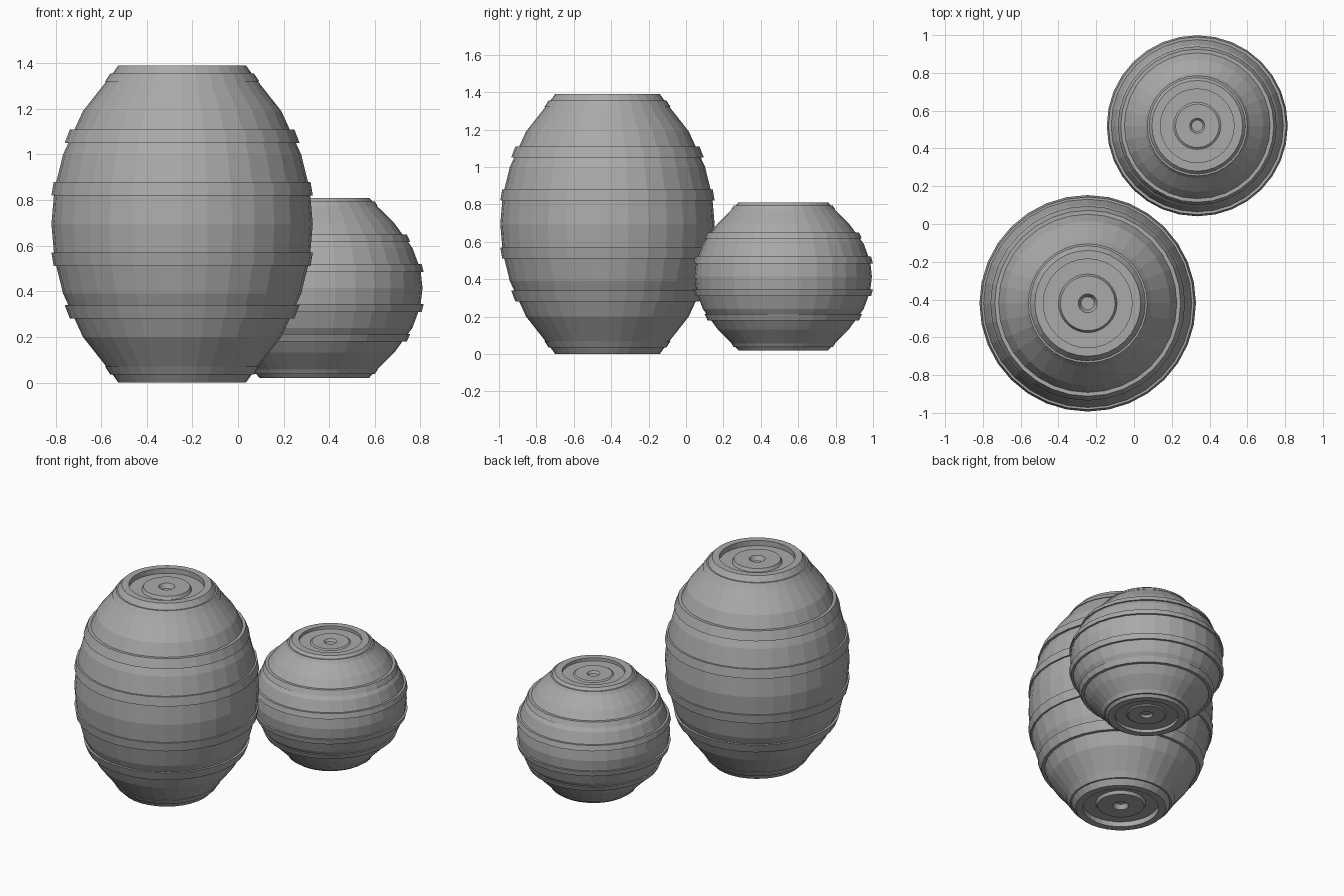
import bpy
import bmesh
from math import cos, sin, tau

cube = bpy.data.objects.get("Cube")
if cube:
    bpy.data.objects.remove(cube)

grey = bpy.data.materials.new("plain grey")
grey.use_nodes = True
colour = (0.4, 0.4, 0.4, 1)
grey.diffuse_color = colour
grey.node_tree.nodes["Principled BSDF"].inputs["Base Color"].default_value = colour

SIDES = 32


def lathe(name, profile, place, closed=False):
    """Spin (radius, z) points round the vertical axis; radius 0 makes a pole."""
    bm = bmesh.new()
    rings = []
    for r, z in profile:
        if r == 0:
            rings.append([bm.verts.new((0, 0, z))] * SIDES)
        else:
            rings.append([bm.verts.new((r * cos(tau * i / SIDES), r * sin(tau * i / SIDES), z))
                          for i in range(SIDES)])
    pairs = list(zip(rings, rings[1:]))
    if closed:
        pairs.append((rings[-1], rings[0]))
    for a, b in pairs:
        for i in range(SIDES):
            j = (i + 1) % SIDES
            bm.faces.new(dict.fromkeys((a[i], a[j], b[j], b[i])))
    bmesh.ops.recalc_face_normals(bm, faces=bm.faces)
    mesh = bpy.data.meshes.new(name)
    bm.to_mesh(mesh)
    bm.free()
    mesh.materials.append(grey)
    obj = bpy.data.objects.new(name, mesh)
    obj.location = place
    bpy.context.collection.objects.link(obj)


def barrel(name, place, lid, side, hoops):
    """Mirror the upper half profile downwards, then add paired hoops."""
    half = lid + side
    lower = [(r, -z) for r, z in reversed(half[:-1])]
    lathe(name + "_body", half + lower, place)
    for n, (z0, z1, r0, r1) in enumerate(hoops):
        ring = [(r0 - 0.04, z0), (r0, z0), (r1, z1), (r1 - 0.04, z1)]
        lathe(f"{name}_upper_hoop_{n + 1}", ring, place, True)
        lathe(f"{name}_lower_hoop_{n + 1}", [(r, -z) for r, z in ring], place, True)


# Tall barrel: recessed lid with raised disc and bung hole, then the staves
barrel("tall_barrel", (-0.245, -0.42, 0.695),
       [(0, 0.65), (0.035, 0.65), (0.05, 0.68), (0.145, 0.68),
        (0.155, 0.66), (0.235, 0.66), (0.235, 0.695)],
       [(0.28, 0.695), (0.305, 0.66), (0.435, 0.495), (0.522, 0.305),
        (0.56, 0.15), (0.573, 0)],
       [(0.125, 0.185, 0.573, 0.563), (0.355, 0.415, 0.515, 0.492),
        (0.625, 0.66, 0.338, 0.315)])

# Round keg: same build, shorter and shallower
barrel("round_keg", (0.335, 0.52, 0.415),
       [(0, 0.365), (0.03, 0.365), (0.04, 0.38), (0.115, 0.382),
        (0.125, 0.375), (0.195, 0.375), (0.195, 0.395)],
       [(0.24, 0.395), (0.255, 0.378), (0.35, 0.284), (0.43, 0.175),
        (0.465, 0.08), (0.474, 0)],
       [(0.07, 0.105, 0.479, 0.47), (0.202, 0.235, 0.42, 0.405),
        (0.358, 0.378, 0.278, 0.265)])
